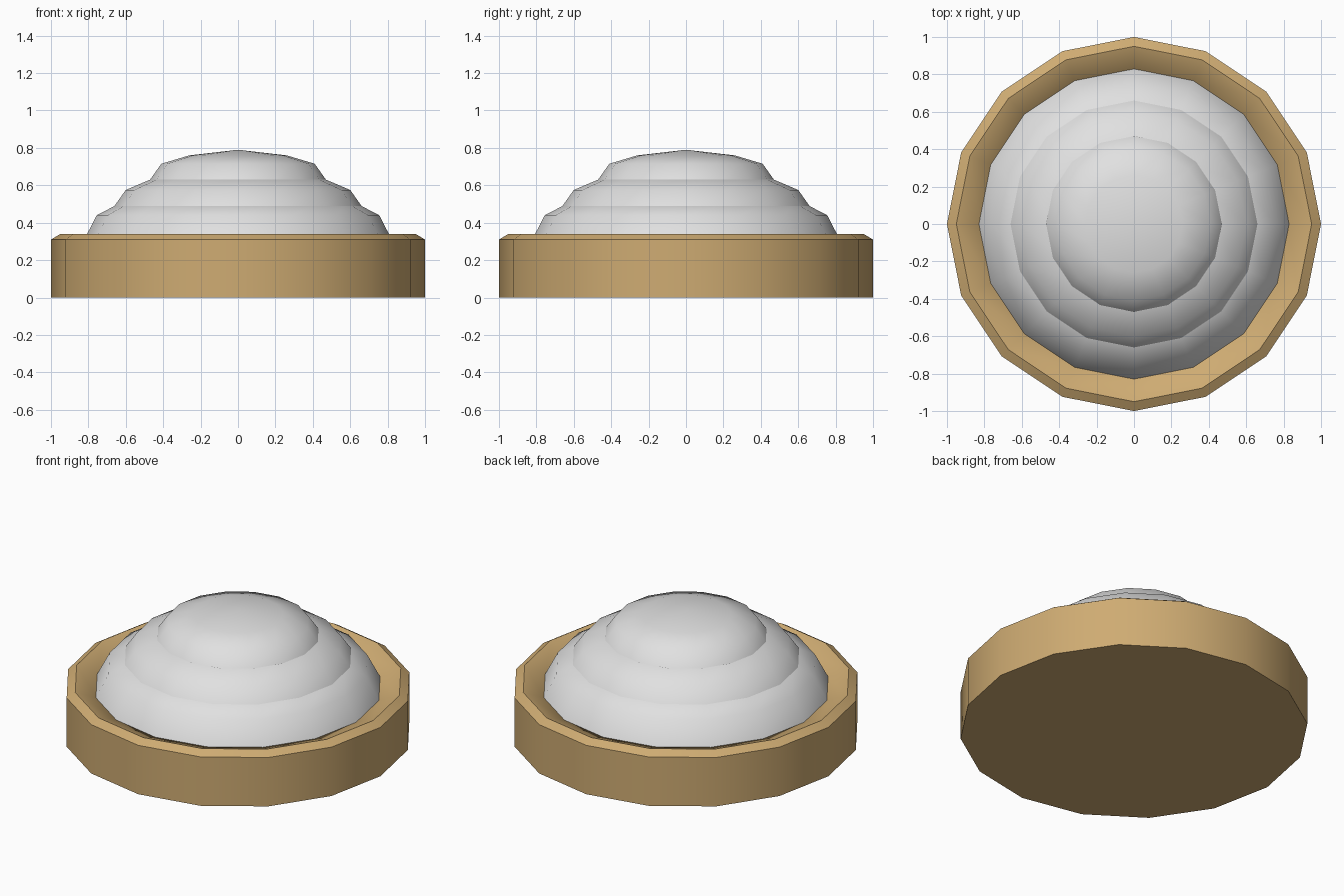
import bpy, math

if "Cube" in bpy.data.objects:
    bpy.data.objects.remove(bpy.data.objects["Cube"])

SIDES = 16


def material(name, rgb):
    m = bpy.data.materials.new(name)
    m.diffuse_color = (*rgb, 1)
    m.use_nodes = True
    m.node_tree.nodes["Principled BSDF"].inputs["Base Color"].default_value = m.diffuse_color
    return m


def lathe(name, profile, mat, angle):
    """Revolve (radius, height) points about z; radius 0 makes a pole."""
    verts, rings, faces = [], [], []
    for r, z in profile:
        n = SIDES if r > 0 else 1
        start = len(verts)
        for i in range(n):
            a = 2 * math.pi * i / SIDES
            verts.append((r * math.cos(a), r * math.sin(a), z))
        rings.append([start + i % n for i in range(SIDES)])
    for low, high in zip(rings, rings[1:]):
        for i in range(SIDES):
            j = (i + 1) % SIDES
            face = [low[i], low[j], high[j], high[i]]
            faces.append(list(dict.fromkeys(face)))
    mesh = bpy.data.meshes.new(name)
    mesh.from_pydata(verts, [], faces)
    mesh.materials.append(mat)
    obj = bpy.data.objects.new(name, mesh)
    bpy.context.collection.objects.link(obj)
    bpy.ops.object.select_all(action='DESELECT')
    obj.select_set(True)
    bpy.context.view_layer.objects.active = obj
    bpy.ops.object.shade_smooth_by_angle(angle=math.radians(angle))
    return obj


tan = material("tan wood", (0.62, 0.41, 0.17))
white = material("soft white", (0.75, 0.75, 0.75))

# Shallow dish with a bevelled rim sloping in towards the mound
lathe("dish", [(0, 0), (1, 0), (1, 0.31), (0.95, 0.34), (0.825, 0.295),
               (0.8, 0.25), (0, 0.25)], tan, 45)

# Three stacked domed tiers, each sunk into the one below
lathe("lower_tier", [(0.83, 0.295), (0.755, 0.44), (0.62, 0.51), (0, 0.56)], white, 60)
lathe("middle_tier", [(0.66, 0.49), (0.6, 0.575), (0.44, 0.643), (0, 0.68)], white, 60)
lathe("top_tier", [(0.47, 0.63), (0.41, 0.715), (0.26, 0.76), (0, 0.79)], white, 60)
